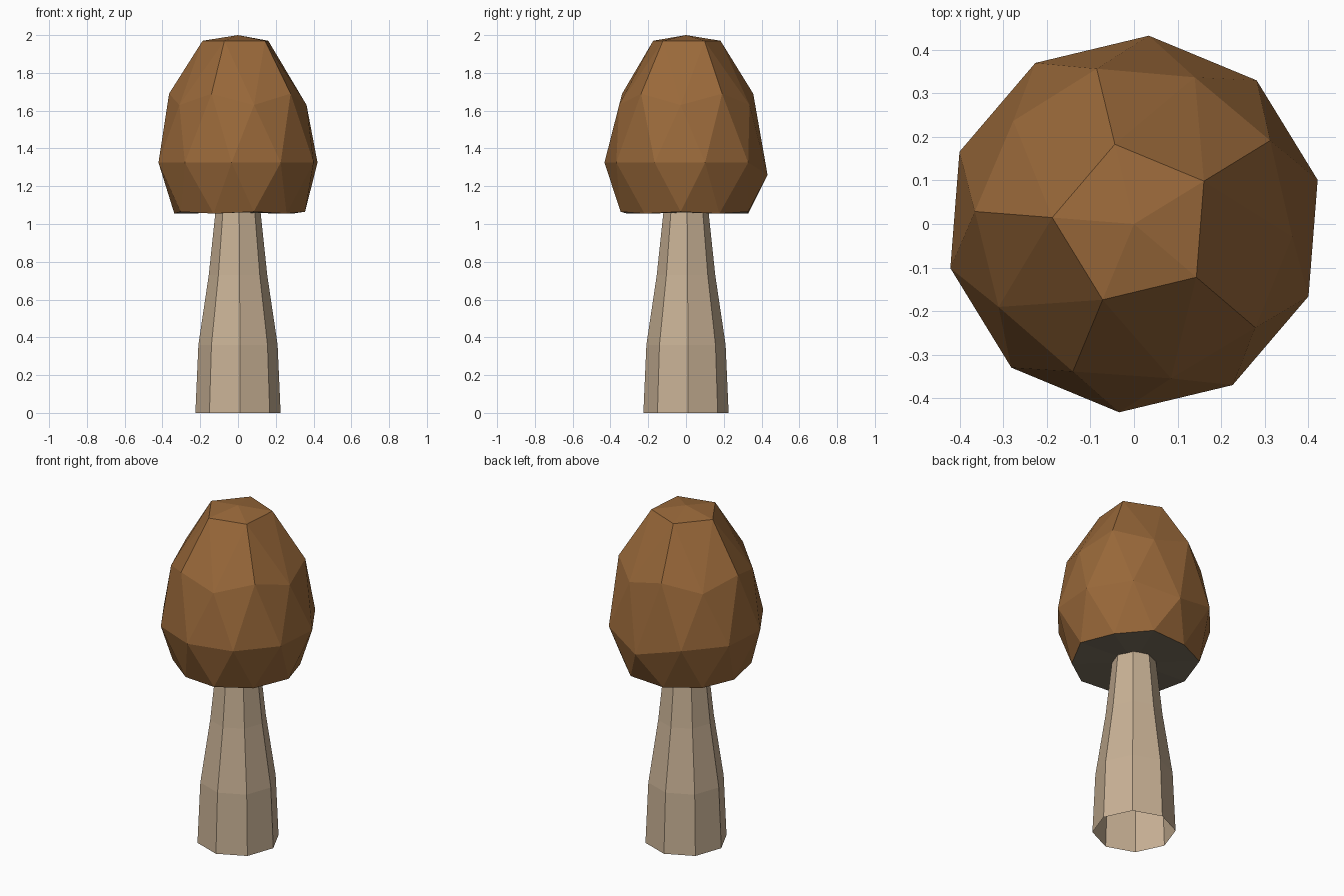
import bpy, bmesh
from math import radians, cos, sin

if "Cube" in bpy.data.objects:
    bpy.data.objects.remove(bpy.data.objects["Cube"])


def material(name, color):
    m = bpy.data.materials.new(name)
    m.diffuse_color = (*color, 1)
    m.use_nodes = True
    m.node_tree.nodes["Principled BSDF"].inputs["Base Color"].default_value = m.diffuse_color
    return m


def finish(bm, name, mats):
    me = bpy.data.meshes.new(name)
    bm.to_mesh(me)
    bm.free()
    for m in mats:
        me.materials.append(m)
    ob = bpy.data.objects.new(name, me)
    bpy.context.collection.objects.link(ob)
    return ob


def ring(bm, n, start, spots):
    """n vertices around z, cycling through the (radius, height) pairs in spots."""
    out = []
    for i in range(n):
        a = radians(start + 360 / n * i)
        r, z = spots[i % len(spots)]
        out.append(bm.verts.new((r * cos(a), r * sin(a), z)))
    return out


brown = material("cap_brown", (0.32, 0.14, 0.042))
gill = material("gill_dark", (0.20, 0.165, 0.115))
cream = material("stem_cream", (0.58, 0.44, 0.30))

# Stem: eight-sided tapering tube, open at the foot
bm = bmesh.new()
rings = [ring(bm, 8, 3, [p]) for p in
         [(0.226, 0), (0.21, 0.36), (0.155, 0.73), (0.12, 1.06), (0.117, 1.09)]]
for lo, hi in zip(rings, rings[1:]):
    for i in range(8):
        j = (i + 1) % 8
        bm.faces.new((lo[i], lo[j], hi[j], hi[i]))
finish(bm, "stem", [cream])

# Cap: faceted dome in an icosphere pattern, cut flat below
bm = bmesh.new()
pole = bm.verts.new((0, 0, 2))
top = ring(bm, 5, 31.5, [(0.188, 1.97)])
mid = ring(bm, 10, 31.5, [(0.366, 1.69), (0.364, 1.63)])
wide = ring(bm, 10, 13.5, [(0.433, 1.325)])
rim = ring(bm, 10, 31.5, [(0.338, 1.055), (0.356, 1.065)])
wide[2].co.z = 1.26
for k in range(5):
    a, b = top[k], top[(k + 1) % 5]
    m0, m1, m2 = (mid[(2 * k + d) % 10] for d in range(3))
    for f in ((pole, a, b), (a, m1, b), (a, m0, m1), (b, m1, m2)):
        bm.faces.new(f)
for i in range(10):
    j = (i + 1) % 10
    bm.faces.new((mid[i], wide[i], wide[j]))
    bm.faces.new((mid[i], wide[j], mid[j]))
    bm.faces.new((rim[i], wide[j], wide[i]))
    bm.faces.new((rim[i], rim[j], wide[j]))

# Underside of the cap
centre = bm.verts.new((0, 0, 1.06))
for i in range(10):
    f = bm.faces.new((centre, rim[(i + 1) % 10], rim[i]))
    f.material_index = 1
bmesh.ops.recalc_face_normals(bm, faces=bm.faces)
finish(bm, "cap", [brown, gill])
